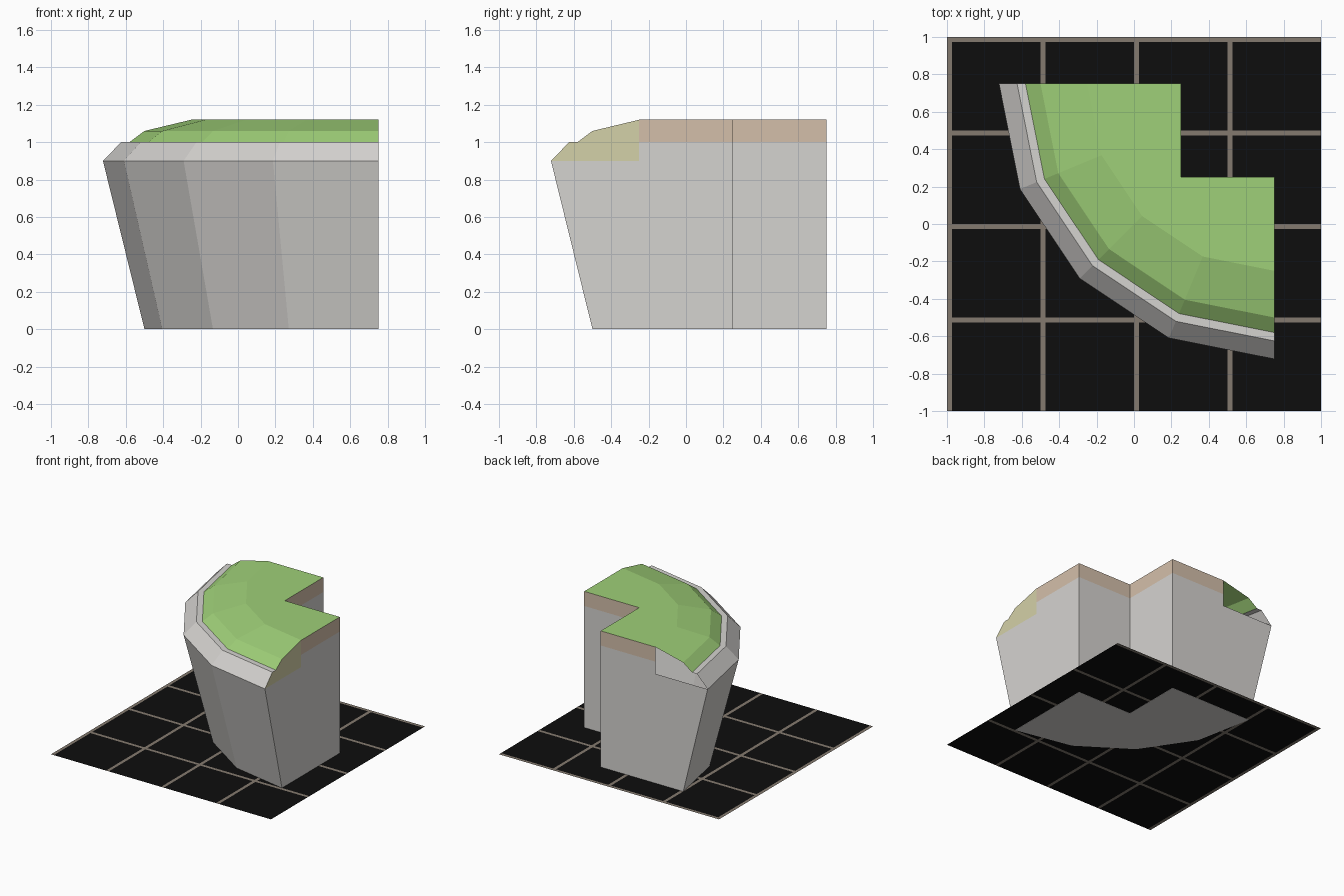
import bpy, bmesh, math
from mathutils import Vector

if "Cube" in bpy.data.objects:
    bpy.data.objects.remove(bpy.data.objects["Cube"])


def lin(c):
    c /= 255
    return c / 12.92 if c <= 0.04045 else ((c + 0.055) / 1.055) ** 2.4


def material(name, r, g, b):
    m = bpy.data.materials.new(name)
    m.diffuse_color = (lin(r), lin(g), lin(b), 1)
    m.use_nodes = True
    m.node_tree.nodes["Principled BSDF"].inputs["Base Color"].default_value = m.diffuse_color
    return m


STONE = material("pale_stone", 213, 211, 208)
GRASS = material("grass_green", 159, 208, 120)
SOIL = material("tan_soil", 212, 191, 170)
SAND = material("khaki_sand", 212, 209, 168)
BLACK = material("black_tile", 13, 13, 13)
GROUT = material("taupe_grout", 132, 122, 111)

E = 0.75    # plane of the cut ends, also the centre of the curved edge
N = 0.25    # inner notch corner


def make(name, faces, mats, rule=None):
    """Build flat faces, each turned away from the middle of the block."""
    bm = bmesh.new()
    for pts in faces:
        f = bm.faces.new([bm.verts.new(p) for p in pts])
        f.normal_update()
        if f.normal.dot(f.calc_center_median() - Vector((0, 0, 0.5))) < 0:
            f.normal_flip()
        if rule:
            f.material_index = rule(f.calc_center_median())
    bmesh.ops.remove_doubles(bm, verts=bm.verts, dist=1e-5)
    me = bpy.data.meshes.new(name)
    bm.to_mesh(me)
    bm.free()
    for m in mats:
        me.materials.append(m)
    ob = bpy.data.objects.new(name, me)
    bpy.context.collection.objects.link(ob)
    return ob


def ring(r, z):
    """Quarter circle of four segments about the back right corner."""
    return [(E - r * math.cos(i * math.pi / 8), E - r * math.sin(i * math.pi / 8), z)
            for i in range(5)]


def sweep(profile):
    out = []
    for a, b in zip(profile, profile[1:]):
        p, q = ring(*a), ring(*b)
        out += [(p[i], p[i + 1], q[i + 1], q[i]) for i in range(4)]
    return out


def slab(r, z):
    """L shaped flat face closing a ring."""
    return ring(r, z) + [(E, N, z), (N, N, z), (N, E, z)]


def on_end(pts, side):
    """Place 2D points on the right (0) or back (1) cut end."""
    return [(E, u, z) if side == 0 else (u, E, z) for u, z in pts]


def notch(z0, z1):
    return [[(N, N, z0), (N, E, z0), (N, E, z1), (N, N, z1)],
            [(N, N, z0), (E, N, z0), (E, N, z1), (N, N, z1)]]


# curved stone cliff with its bevelled rim
rock = [(1.25, 0), (1.472, 0.9), (1.375, 1.0), (1.33, 1.0)]
make("stone_cliff", sweep(rock) + [slab(1.25, 0)], [STONE])

# grass cap
turf = [(1.33, 1.0), (1.25, 1.06), (1.0, 1.12)]
make("grass_cap", sweep(turf) + [slab(1.0, 1.12)], [GRASS])

# straight stone walls below the soil
wall = [(-0.5, 0), (E - 1.472, 0.9), (-0.25, 0.9), (-0.25, 1.0), (N, 1.0), (N, 0)]
make("stone_walls", [on_end(wall, s) for s in (0, 1)] + notch(0, 1.0), [STONE])

# soil band
band = [(-0.25, 1.0), (N, 1.0), (N, 1.12), (-0.25, 1.12)]
make("soil_band", [on_end(band, s) for s in (0, 1)] + notch(1.0, 1.12), [SOIL])

# sandy end cap on the right only; the back end stays open
cap = [(E - r, z) for r, z in rock[1:] + turf[1:]] + [(-0.25, 0.9)]
make("sand_end_cap", [on_end(cap, 0)], [SAND])

# tiled ground sheet, each tile with a grout strip on its left and back side
G = 0.026
xs = sorted([-1 + 0.5 * i for i in range(5)] + [-1 + 0.5 * i + G for i in range(4)])
ys = [-x for x in reversed(xs)]
Z = 0.001
tiles = [[(a, c, Z), (b, c, Z), (b, d, Z), (a, d, Z)]
         for a, b in zip(xs, xs[1:]) for c, d in zip(ys, ys[1:])]


def is_grout(c):
    return int((c.x + 1) % 0.5 < G or (1 - c.y) % 0.5 < G)


ground = make("tiled_ground", tiles, [BLACK, GROUT], is_grout)
ground.data.flip_normals()
